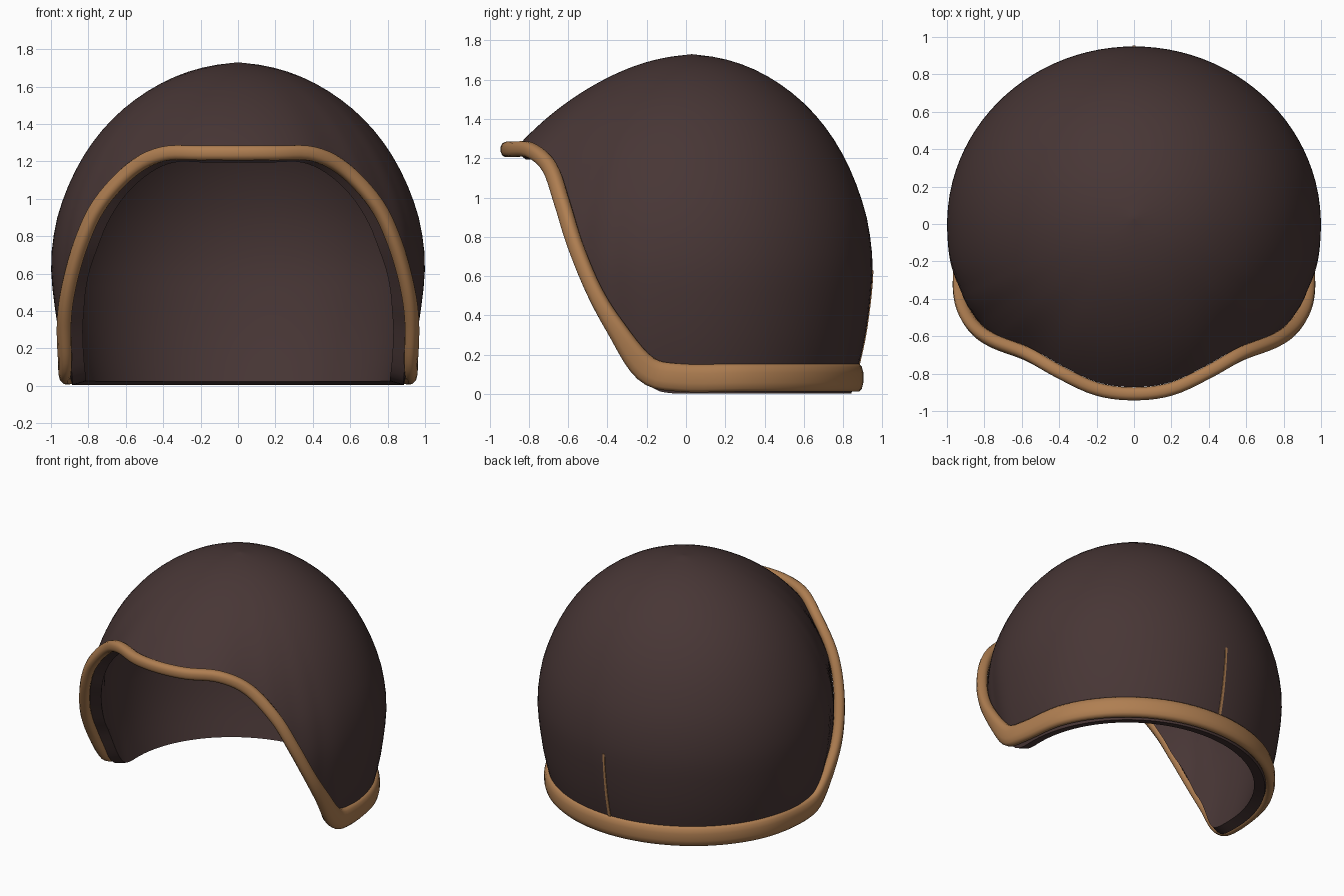
import bpy, bmesh, math
from mathutils import Vector

if "Cube" in bpy.data.objects:
    bpy.data.objects.remove(bpy.data.objects["Cube"])


def material(name, rgb):
    m = bpy.data.materials.new(name)
    m.diffuse_color = (*rgb, 1)
    m.use_nodes = True
    m.node_tree.nodes["Principled BSDF"].inputs["Base Color"].default_value = m.diffuse_color
    return m


DARK = material("dark_brown", (0.064, 0.037, 0.036))
TAN = material("tan_leather", (0.43, 0.21, 0.083))
TOP, APEX_Y = 1.73, 0.03

# Shell profile: height, radius
PROFILE = [(0, .885), (.16, .93), (.35, .97), (.64, 1.0), (.85, .978), (1.0, .935),
           (1.15, .87), (1.28, .793), (1.4, .697), (1.5, .59), (1.58, .477),
           (1.64, .366), (1.685, .25), (1.715, .125), (TOP, 0)]


def radius(z):
    """Smooth interpolation of the profile."""
    n = len(PROFILE)

    def slope(k):
        a, b = PROFILE[max(k - 1, 0)], PROFILE[min(k + 1, n - 1)]
        return (b[1] - a[1]) / (b[0] - a[0])

    z = min(max(z, 0), TOP)
    k = 0
    while k < n - 2 and z > PROFILE[k + 1][0]:
        k += 1
    (z0, r0), (z1, r1) = PROFILE[k], PROFILE[k + 1]
    h = z1 - z0
    t = (z - z0) / h
    return ((2*t**3 - 3*t*t + 1) * r0 + (t**3 - 2*t*t + t) * h * slope(k)
            + (3*t*t - 2*t**3) * r1 + (t**3 - t*t) * h * slope(k + 1))


def body_radius(ang, z):
    """Body is slightly shallower front to back than side to side."""
    return radius(z) / math.hypot(math.sin(ang), math.cos(ang) / .95)


# Half of the edge path: brow centre, cheek, lower corner, then round the back
half = [Vector(p) for p in (
    (0, -.908, 1.245), (.2, -.882, 1.245), (.4, -.79, 1.24), (.57, -.695, 1.155),
    (.74, -.63, .97), (.84, -.565, .76), (.905, -.47, .53), (.93, -.36, .34),
    (.925, -.205, .13), (.922, -.03, .083))]
for d in range(18, 91, 18):
    a = math.radians(d)
    half.append(Vector((.922 * math.cos(a), .868 * math.sin(a), .083)))
half[-1].x = 0


def mirror(v):
    return Vector((-v.x, v.y, v.z))


loop = half + [mirror(v) for v in half[-2:0:-1]]
SUB = 5
path = []
N0 = len(loop)
for i in range(N0):
    p0, p1, p2, p3 = (loop[(i + k) % N0] for k in (-1, 0, 1, 2))
    for s in range(SUB):
        t = s / SUB
        path.append(.5 * (2*p1 + (p2 - p0)*t + (2*p0 - 5*p1 + 4*p2 - p3)*t*t
                          + (3*p1 - p0 - 3*p2 + p3)*t**3))
N = len(path)


def build(name, verts, faces, mat, thickness=0, recalc=False, angle=40):
    me = bpy.data.meshes.new(name)
    me.from_pydata(verts, [], faces)
    ob = bpy.data.objects.new(name, me)
    bpy.context.collection.objects.link(ob)
    me.materials.append(mat)
    if recalc:
        bm = bmesh.new()
        bm.from_mesh(me)
        bmesh.ops.recalc_face_normals(bm, faces=bm.faces)
        bm.to_mesh(me)
        bm.free()
    bpy.ops.object.select_all(action='DESELECT')
    ob.select_set(True)
    bpy.context.view_layer.objects.active = ob
    if thickness:
        mod = ob.modifiers.new("thickness", 'SOLIDIFY')
        mod.thickness = thickness
        mod.offset = -1
        bpy.ops.object.modifier_apply(modifier=mod.name)
    bpy.ops.object.shade_smooth_by_angle(angle=math.radians(angle))
    return ob


# Shell: columns rise from the edge path to the apex
ROWS = 26
verts, faces = [], []
for p in path:
    ang = math.atan2(p.x, -p.y)
    low = min(max((.35 - p.z) / .25, 0), 1)
    zr = max(.004, p.z - .083 * low)
    rim = math.hypot(p.x, p.y) - .036
    front = min(max(-p.y / .25, 0), 1)
    gain = (rim / body_radius(ang, zr) - 1) * front
    for j in range(ROWS):
        z = zr + (TOP - zr) * math.sin(j / ROWS * math.pi / 2)
        w = (TOP - z) / (TOP - zr)
        r = body_radius(ang, z) * (1 + gain * w ** (1 + low))
        shift = APEX_Y * max(0, (z - .7) / (TOP - .7)) ** 2
        verts.append((r * math.sin(ang), -r * math.cos(ang) + shift * (1 - w * (1 - low)), z))
verts.append((0, APEX_Y, TOP))
for i in range(N):
    a, b = i * ROWS, ((i + 1) % N) * ROWS
    for j in range(ROWS - 1):
        faces.append((a + j, b + j, b + j + 1, a + j + 1))
    faces.append((a + ROWS - 1, b + ROWS - 1, N * ROWS))
build("helmet_shell", verts, faces, DARK, thickness=.075)

# Trim: rounded band swept along the edge, wider at the bottom
SIDES = 12
verts, faces = [], []
for i, p in enumerate(path):
    tan = (path[(i + 1) % N] - path[i - 1]).normalized()
    out = Vector((p.x, p.y, 0)).normalized()
    out = (out - tan * out.dot(tan)).normalized()
    wide = tan.cross(out)
    low = min(max((.6 - p.z) / .5, 0), 1)
    hw = .04 + .033 * low * low
    for k in range(SIDES):
        a = 2 * math.pi * (k + .5) / SIDES
        c, s = math.cos(a), math.sin(a)
        q = p + out * (.036 * math.copysign(abs(c) ** .8, c)) \
              + wide * (hw * math.copysign(abs(s) ** .8, s))
        verts.append(q)
    for k in range(SIDES):
        j, m = (i + 1) % N, (k + 1) % SIDES
        faces.append((i*SIDES + k, i*SIDES + m, j*SIDES + m, j*SIDES + k))
build("edge_trim", verts, faces, TAN, recalc=True, angle=60)

# Seam: narrow strip up the middle of the back
verts, faces = [], []
STEPS = 12
for k in range(STEPS + 1):
    z = .13 + .5 * k / STEPS
    y = .95 * radius(z) + .004
    hw = .011 - .004 * k / STEPS
    verts += [(hw, y, z), (-hw, y, z)]
    if k:
        n = 2 * k
        faces.append((n - 2, n - 1, n + 1, n))
build("back_seam", verts, faces, TAN, thickness=.009)
